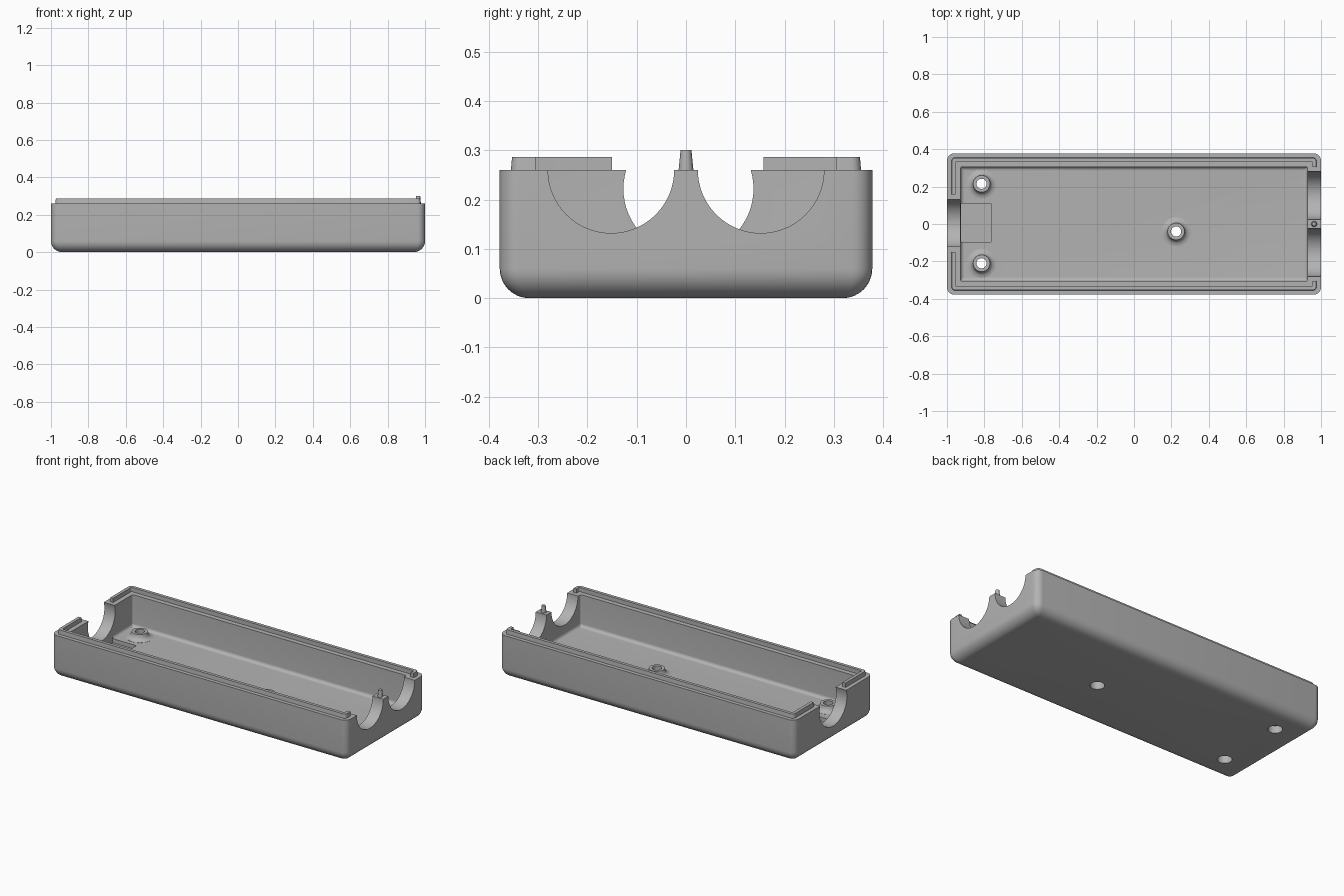
import bpy, bmesh, math

if "Cube" in bpy.data.objects:
    bpy.data.objects.remove(bpy.data.objects["Cube"])

grey = bpy.data.materials.new("mid grey")
grey.diffuse_color = (0.45, 0.45, 0.45, 1)
grey.use_nodes = True
grey.node_tree.nodes["Principled BSDF"].inputs["Base Color"].default_value = grey.diffuse_color
FLOOR, RIM = 0.065, 0.26


def finish(name, bm):
    bmesh.ops.recalc_face_normals(bm, faces=bm.faces)
    me = bpy.data.meshes.new(name)
    bm.to_mesh(me)
    bm.free()
    me.materials.append(grey)
    ob = bpy.data.objects.new(name, me)
    bpy.context.collection.objects.link(ob)
    return ob


def loft(name, loops):
    """Skin a stack of equal-length point loops and cap both ends."""
    bm = bmesh.new()
    rings = [[bm.verts.new(p) for p in lp] for lp in loops]
    n = len(rings[0])
    for a, b in zip(rings, rings[1:]):
        for i in range(n):
            j = (i + 1) % n
            bm.faces.new((a[i], a[j], b[j], b[i]))
    bm.faces.new(rings[0][::-1])
    bm.faces.new(rings[-1])
    return finish(name, bm)


def rounded_rect(hx, hy, r, z, seg=6):
    pts = []
    for k, (sx, sy) in enumerate(((1, 1), (-1, 1), (-1, -1), (1, -1))):
        for i in range(seg + 1):
            a = math.pi / 2 * (k + i / seg)
            pts.append((sx * (hx - r) + r * math.cos(a),
                        sy * (hy - r) + r * math.sin(a), z))
    return pts


def tub(name, hx, hy, corner, fillet, z0, z1):
    """Rounded slab with a filleted bottom edge."""
    loops = []
    for i in range(9):
        a = math.pi / 2 * i / 8
        inset = fillet * (1 - math.sin(a))
        r = max(corner - 0.6 * inset, 0.004)
        loops.append(rounded_rect(hx - inset, hy - inset, r,
                                  z0 + fillet * (1 - math.cos(a))))
    loops.append(rounded_rect(hx, hy, corner, z1))
    return loft(name, loops)


def turned(name, profile, at=(0, 0), seg=40):
    """Solid of revolution from (radius, z) pairs."""
    return loft(name, [[(at[0] + r * math.cos(2 * math.pi * i / seg),
                         at[1] + r * math.sin(2 * math.pi * i / seg), z)
                        for i in range(seg)] for r, z in profile])


def x_cylinder(x0, x1, y, z, r, seg=64):
    return loft("cutter", [[(x, y + r * math.cos(2 * math.pi * i / seg),
                             z + r * math.sin(2 * math.pi * i / seg))
                            for i in range(seg)] for x in (x0, x1)])


def box(x0, x1, y0, y1, z0, z1):
    return loft("cutter", [[(x0, y0, z), (x1, y0, z), (x1, y1, z), (x0, y1, z)]
                           for z in (z0, z1)])


def combine(ob, tool, op="DIFFERENCE"):
    m = ob.modifiers.new("cut", "BOOLEAN")
    m.object, m.operation, m.solver = tool, op, "EXACT"
    bpy.context.view_layer.objects.active = ob
    bpy.ops.object.modifier_apply(modifier=m.name)
    bpy.data.objects.remove(tool, do_unlink=True)


# Tray: hollow shell
tray = tub("tray", 1.0, 0.378, 0.04, 0.06, 0, RIM)
combine(tray, tub("cutter", 0.927, 0.305, 0.008, 0.02, FLOOR, 0.4))

# Cable openings: one at the left end, two at the right
combine(tray, x_cylinder(-1.1, -0.9, 0.005, 0.222, 0.132))
for side in (-1, 1):
    combine(tray, x_cylinder(0.88, 1.1, side * 0.152, 0.2601, 0.128))

# Shallow pocket in the floor behind the left opening
combine(tray, box(-0.926, -0.765, -0.095, 0.11, 0.04, 0.12))

# Screw posts with flared feet and counterbored holes
for at in ((-0.815, 0.215), (-0.815, -0.21), (0.225, -0.04)):
    post = [(0.078, 0.05), (0.078, FLOOR + 0.0005), (0.064, 0.068),
            (0.054, 0.075), (0.048, 0.085), (0.045, 0.1)]
    combine(tray, turned("post", post, at), "UNION")
    combine(tray, turned("cutter", [(0.04, -0.05), (0.04, 0.045),
                                    (0.027, 0.0451), (0.027, 0.2)], at))

# Raised locating lip, open at both ends
lip = loft("rim_lip", [rounded_rect(0.977, 0.356, 0.02, 0.25),
                       rounded_rect(0.974, 0.353, 0.018, 0.286)])
combine(lip, loft("cutter", [rounded_rect(0.955, 0.334, 0.006, 0.2),
                             rounded_rect(0.955, 0.334, 0.006, 0.4)]))
combine(lip, box(-1.1, -0.9, -0.15, 0.157, 0.2, 0.4))
combine(lip, box(0.9, 1.1, -0.305, 0.305, 0.2, 0.4))

# Tapered locating pin between the two right openings
pin = turned("locating_pin", [(0.015, 0.25), (0.015, 0.26), (0.011, 0.301)],
             (0.963, 0), 24)

# Smooth curves, crisp edges
for ob in (tray, lip, pin):
    bpy.ops.object.select_all(action="DESELECT")
    ob.select_set(True)
    bpy.context.view_layer.objects.active = ob
    bpy.ops.object.shade_smooth_by_angle(angle=math.radians(30))
